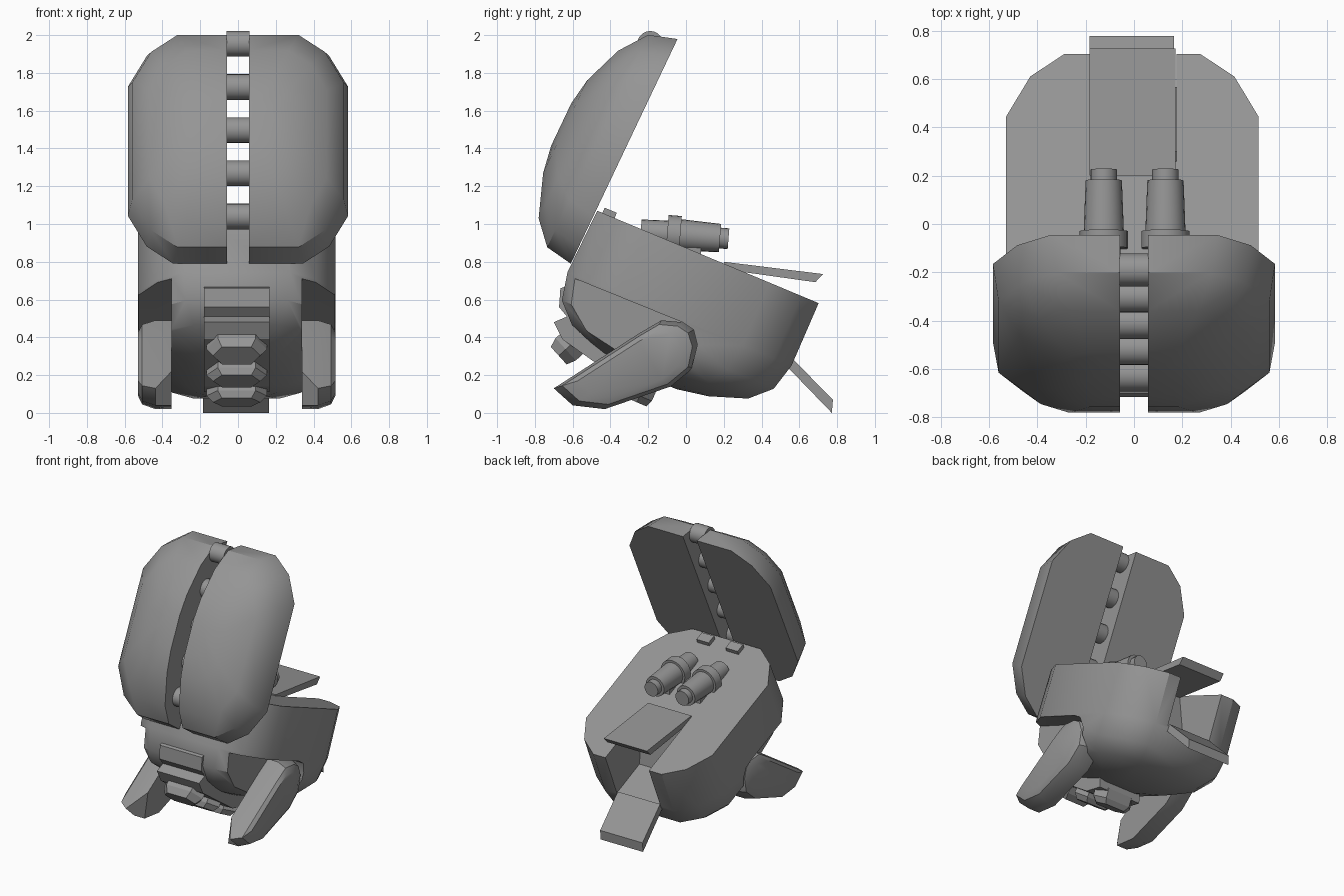
import bpy, bmesh, math
from mathutils import Vector, Matrix

cube = bpy.data.objects.get("Cube")
if cube:
    bpy.data.objects.remove(cube)

grey = bpy.data.materials.new("mid_grey")
grey.use_nodes = True
COLOUR = (0.3, 0.3, 0.3, 1)
grey.diffuse_color = COLOUR
grey.node_tree.nodes["Principled BSDF"].inputs["Base Color"].default_value = COLOUR
CX = -0.007  # centre line of the body


def finish(name, bm):
    bmesh.ops.recalc_face_normals(bm, faces=bm.faces)
    mesh = bpy.data.meshes.new(name)
    bm.to_mesh(mesh)
    bm.free()
    ob = bpy.data.objects.new(name, mesh)
    bpy.context.collection.objects.link(ob)
    mesh.materials.append(grey)
    return ob


def smooth(ob, angle=35):
    bpy.ops.object.select_all(action='DESELECT')
    ob.select_set(True)
    bpy.context.view_layer.objects.active = ob
    bpy.ops.object.shade_smooth_by_angle(angle=math.radians(angle))


def loft(name, rings):
    bm = bmesh.new()
    loops = [[bm.verts.new(p) for p in ring] for ring in rings]
    n = len(loops[0])
    for a, b in zip(loops, loops[1:]):
        for i in range(n):
            j = (i + 1) % n
            bm.faces.new((a[i], a[j], b[j], b[i]))
    bm.faces.new(loops[0])
    bm.faces.new(loops[-1])
    return finish(name, bm)


def prism(name, profile, x0, x1):
    return loft(name, [[(x, y, z) for y, z in profile] for x in (x0, x1)])


def cut(ob, cutter):
    mod = ob.modifiers.new("cut", 'BOOLEAN')
    mod.operation, mod.solver, mod.object = 'DIFFERENCE', 'EXACT', cutter
    bpy.context.view_layer.objects.active = ob
    bpy.ops.object.modifier_apply(modifier=mod.name)
    bpy.data.objects.remove(cutter)


def tube(name, start, end, r1, r2, sides=20):
    start, end = Vector(start), Vector(end)
    axis = end - start
    bm = bmesh.new()
    bmesh.ops.create_cone(bm, cap_ends=True, segments=sides, radius1=r1, radius2=r2,
                          depth=axis.length)
    rot = axis.to_track_quat('Z', 'Y').to_matrix().to_4x4()
    bm.transform(Matrix.Translation((start + end) / 2) @ rot)
    ob = finish(name, bm)
    smooth(ob)
    return ob


def half_outline(inner, hw, u0, u1, s):
    """One side of a rectangle with chamfered outer corners."""
    low = [(inner, 0), (hw - .24 * s, 0), (hw - .1 * s, .1 * s), (hw, .28 * s)]
    return [(x, u0 + u) for x, u in low] + [(x, u1 - u) for x, u in reversed(low)]


def place(origin, u_dir, d_dir):
    """Map across / along / depth to world space on a tilted plane."""
    def f(x, u, d):
        return (x, origin[0] + u * u_dir[0] + d * d_dir[0],
                origin[1] + u * u_dir[1] + d * d_dir[1])
    return f


# Body: tilted bowl with a flat deck
deck = place((-.47, 1.07), (.923, -.385), (-.385, -.923))
rings = []
for d, u0, u1, hw in [(0, 0, 1.27, .522), (.36, -.02, 1.265, .522), (.51, .01, 1.225, .5),
                      (.61, .11, 1.12, .42), (.68, .3, .92, .27), (.71, .48, .75, .13)]:
    side = half_outline(0, hw, u0, u1, hw / .522)[1:-1]
    full = side + [(-x, u) for x, u in reversed(side)]
    rings.append([deck(x + CX, u, d) for x, u in full])
body = loft("body", rings)

# Recesses for the front legs and the rear loading slot
recess = [(-.8, .797), (-.02, .48), (.04, .44), (.06, .36), (.03, .24), (-.08, .14),
          (-.1, -.1), (-.8, -.1)]
for sign in (-1, 1):
    cut(body, prism("leg_recess", recess, CX + sign * .345, CX + sign * .8))
slot = [(.24, .95), (.9, .95), (.9, .2), (.58, .26), (.3, .38)]
cut(body, prism("rear_slot", slot, -.185, .175))
smooth(body)

# Lid: two domed shells joined by pins
lid = place((-.61, .79), (.429, .903), (-.903, .429))
levels = [(0, 0, 1.317, .583), (.15, .025, 1.27, .56), (.257, .144, 1.127, .47),
          (.338, .37, .915, .32), (.362, .52, .77, .2)]
for sign, label in ((1, "left"), (-1, "right")):
    shell = []
    for d, u0, u1, hw in levels:
        outline = half_outline(.057, hw, u0, u1, min(1, hw / .56))
        if hw < .3:
            outline = half_outline(.057, hw, u0, u1, .4)
        shell.append([lid(sign * x, u, d) for x, u in outline])
    smooth(loft("lid_shell_" + label, shell))
for i in range(5):
    u = .22 + i * .253
    tube(f"lid_pin_{i + 1}", lid(-.06, u, .12), lid(.06, u, .12), .068, .068)

# Hinge tabs on the deck
for x in (-.12, .12):
    loft("hinge_tab", [[deck(x + a, u, d) for a, u in
                        ((-.05, .03), (.05, .03), (.05, .1), (-.05, .1))] for d in (.02, -.03)])

# Twin deck guns
for x in (-.125, .13):
    for name, y0, y1, r0, r1 in (("gun_breech", -.24, -.1, .065, .07),
                                 ("gun_collar", -.1, -.03, .1, .1),
                                 ("gun_barrel", -.03, .18, .083, .075),
                                 ("gun_muzzle", .18, .225, .055, .055)):
        tube(name, (x, y0, .94 - y0 * .08), (x, y1, .94 - y1 * .08), r0, r1)
    prism("gun_mount", [(-.22, .9), (-.02, .8), (.08, .8), (.08, .87), (-.05, .92)],
          x - .05, x + .05)

# Rear hatch and ramp
prism("rear_hatch", [(.2, .8), (.725, .735), (.685, .692), (.2, .76)], -.185, .172)
prism("rear_ramp", [(.54, .24), (.57, .28), (.778, .07), (.772, 0)], -.185, .165)

# Front legs: curved claws with a rounded outer side
claw = [(-.7, .13), (-.6, .04), (-.43, .02), (-.08, .14), (.04, .24), (.065, .36),
        (.04, .44), (-.02, .48), (-.13, .49), (-.25, .42)]
for sign, label in ((1, "left"), (-1, "right")):
    legs = []
    for x, k in ((.345, 1), (.43, 1), (.5, .9), (.522, .72)):
        ring = [(CX + sign * x, -.25 + (y + .25) * k, .27 + (z - .27) * k) for y, z in claw]
        if x == .345:
            ring[0] = (CX + sign * x, -.56, .22)
        legs.append(ring)
    smooth(loft("front_leg_" + label, legs))

# Chin housing with three hexagonal lamps
chin = [(-.6, .68), (-.665, .66), (-.672, .56), (-.63, .51), (-.7, .48), (-.655, .39),
        (-.5, .28), (-.3, .14), (-.16, .11), (-.15, .3), (-.45, .6)]
prism("chin_housing", chin, -.18, .168)
for i, (y, z, ny, nz, h) in enumerate([(-.6, .37, -.74, -.67, .08), (-.42, .23, -.55, -.83, .075),
                                       (-.23, .125, -.4, -.92, .07)]):
    lamp = place((y, z), (nz, -ny), (ny, nz))
    rings = []
    for depth, k in ((-.04, 1), (.05, 1), (.1, .78)):
        hexagon = [(-.16, 0), (-.1, -h), (.1, -h), (.16, 0), (.1, h), (-.1, h)]
        rings.append([lamp(CX + a * k, b * k, depth * (1 if i == 0 else .75)) for a, b in hexagon])
    loft(f"chin_lamp_{i + 1}", rings)
